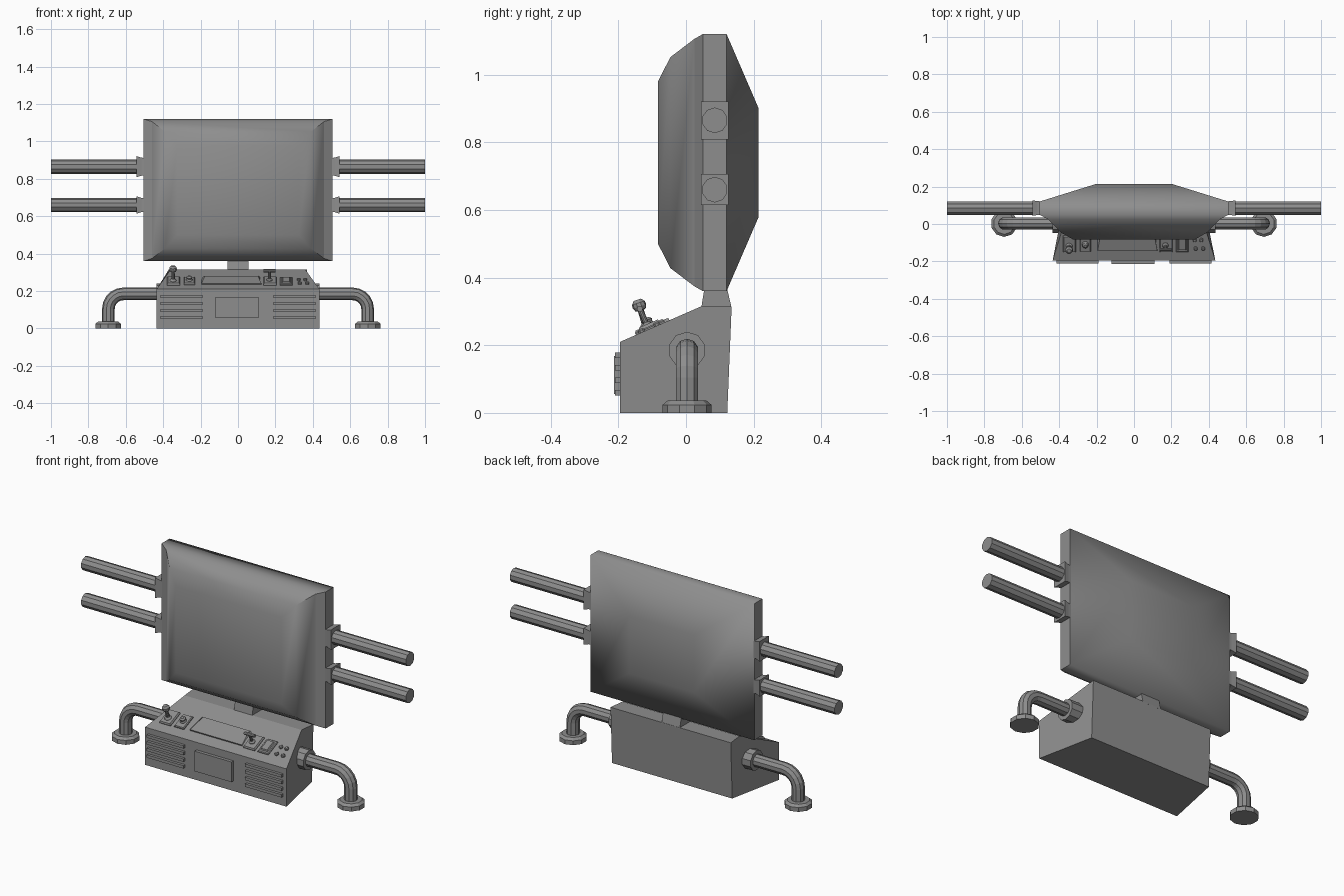
import bpy, bmesh, math
from mathutils import Vector, Matrix

if "Cube" in bpy.data.objects:
    bpy.data.objects.remove(bpy.data.objects["Cube"])

grey = bpy.data.materials.new("dark_grey")
grey.diffuse_color = (.27, .27, .27, 1)
grey.use_nodes = True
grey.node_tree.nodes["Principled BSDF"].inputs["Base Color"].default_value = grey.diffuse_color


def loft(name, rings, mirror=False, mat=None):
    """Skin a list of equal-length point rings and cap both ends."""
    bm = bmesh.new()
    vs = [[bm.verts.new(p) for p in r] for r in rings]
    n = len(rings[0])
    for a, b in zip(vs, vs[1:]):
        for i in range(n):
            j = (i + 1) % n
            bm.faces.new((a[i], a[j], b[j], b[i]))
    bm.faces.new(vs[0])
    bm.faces.new(vs[-1])
    bmesh.ops.recalc_face_normals(bm, faces=bm.faces)
    if mat:
        bm.transform(mat)
    me = bpy.data.meshes.new(name)
    bm.to_mesh(me)
    bm.free()
    me.materials.append(grey)
    ob = bpy.data.objects.new(name, me)
    bpy.context.collection.objects.link(ob)
    if mirror:
        ob.modifiers.new("Mirror", 'MIRROR')
    return ob


def rect_z(cx, cy, hx, hy, z):
    return [(cx - hx, cy - hy, z), (cx + hx, cy - hy, z), (cx + hx, cy + hy, z), (cx - hx, cy + hy, z)]


def rect_y(cx, cz, hx, hz, y):
    return [(cx - hx, y, cz - hz), (cx + hx, y, cz - hz), (cx + hx, y, cz + hz), (cx - hx, y, cz + hz)]


def rect_x(cy, cz, hy, hz, x):
    return [(x, cy - hy, cz - hz), (x, cy + hy, cz - hz), (x, cy + hy, cz + hz), (x, cy - hy, cz + hz)]


def circle(c, r, axis, n=10):
    q = Vector(axis).to_track_quat('Z', 'Y')
    return [Vector(c) + q @ Vector((r * math.cos(2 * math.pi * (i + .5) / n),
                                    r * math.sin(2 * math.pi * (i + .5) / n), 0)) for i in range(n)]


# Screen: bulged front, flat rim, tapered back
shape = [(-.083, .325, .24), (-.046, .39, .312), (.025, .46, .366),
         (.05, .505, .38), (.12, .505, .38), (.215, .2, .16)]
screen = loft("screen", [rect_y(0, .74, hx, hz, y) for y, hx, hz in shape])
me = screen.data
me.polygons.foreach_set("use_smooth", [True] * len(me.polygons))
for e in me.edges:  # crisp rim sides and outer corner creases, the rest stays smooth
    a, b = (me.vertices[i].co for i in e.vertices)
    ys = sorted((round(a.y, 3), round(b.y, 3)))
    upright = abs(a.x - b.x) < .001 and ys[0] == ys[1] and .02 < ys[0] < .13
    e.use_edge_sharp = upright or ys in ([-.046, .025], [.025, .05], [.05, .12])

# Side rods with their flared sockets
for tag, z, h in (("upper", .865, .056), ("lower", .66, .046)):
    loft(f"{tag}_rod_socket", [rect_x(.085, z, hy, hz, x) for x, hy, hz in
                               ((.49, .036, h - .01), (.515, .037, h - .008), (.542, .041, h))], mirror=True)
    loft(f"{tag}_rod", [circle((x, .085, z), .038, (1, 0, 0)) for x in (.5, 1)], mirror=True)

# Neck
loft("neck", [rect_z(0, .09, .056, .045, .31), rect_z(0, .088, .056, .034, .365)])

# Console body: side profile skinned across, narrowing to the rear
profile = [(-.195, 0, .435), (-.195, .21, .435), (.045, .315, .36), (.135, .315, .37), (.122, 0, .37)]
loft("console", [[(s * w, y, z) for y, z, w in profile] for s in (-1, 1)])

# Front plate and vent slats
loft("front_plate", [rect_y(-.005, .112, .114, .056, y) for y in (-.19, -.213)])
for i in range(4):
    loft(f"vent_slat_{i}", [rect_y(.302, .17 - i * .037, .113, .008, y) for y in (-.19, -.21)], mirror=True)

# Bent side pipes with wall collar and round foot
cx, cz, R = .612, .104, .081
rings = []
for k in range(6):
    a = math.pi / 2 * (1 - k / 5)
    n = Vector((math.cos(a), 0, math.sin(a)))
    c = Vector((cx, .003, cz)) + R * n
    rings.append([c + .034 * (n * math.cos(t) + Vector((0, 1, 0)) * math.sin(t))
                  for t in [2 * math.pi * i / 10 for i in range(10)]])
rings.insert(0, [Vector((.38, p.y, p.z)) for p in rings[0]])
rings.append([Vector((p.x, p.y, .01)) for p in rings[-1]])
loft("side_pipe", rings, mirror=True)
loft("pipe_collar", [circle((x, .003, .185), .055, (1, 0, 0)) for x in (.36, .437)], mirror=True)
loft("pipe_foot", [circle((.694, .003, z), r, (0, 0, 1))
                   for z, r in ((0, .072), (.024, .072), (.036, .058))], mirror=True)

# Sloped deck frame used by all controls
TILT = math.atan2(.105, .24)


def deck(x, y):
    z = .21 + (y + .195) * .105 / .24
    return Matrix.Translation((x, y, z)) @ Matrix.Rotation(TILT, 4, 'X')


def block(name, x, y, hx, hy, h, taper=.004):
    loft(name, [rect_z(0, 0, hx, hy, -.005), rect_z(0, 0, hx, hy, h * .5),
                rect_z(0, 0, hx - taper, hy - taper, h)], mat=deck(x, y))


def turned(name, x, y, steps, n=10, lean=0):
    m = deck(x, y) @ Matrix.Rotation(lean, 4, 'X')
    loft(name, [circle((0, 0, z), r, (0, 0, 1), n) for r, z in steps], mat=m)


# Centre display on the deck
loft("deck_display", [rect_z(0, 0, .16, .05, -.005), [(-.16, -.05, .008), (.16, -.05, .008),
                      (.142, .05, .008), (-.142, .05, .008)]], mat=deck(-.035, -.095))

# Ball joystick
block("joystick_base", -.345, -.105, .034, .047, .012)
turned("joystick", -.347, -.115, [(.022, 0), (.018, .014), (.01, .022), (.009, .06), (.016, .063),
                                  (.021, .073), (.02, .084), (.011, .094)], lean=-.1)

# Short knob
block("knob_base", -.26, -.105, .03, .045, .01)
turned("knob", -.26, -.105, [(.018, 0), (.018, .012), (.014, .02), (.016, .027), (.008, .034)])

# T-handle lever
block("lever_base", .172, -.105, .035, .047, .012)
turned("lever_stem", .168, -.11, [(.018, 0), (.016, .015), (.008, .022), (.008, .07)])
loft("lever_handle", [circle((x, 0, .066), .009, (1, 0, 0), 8) for x in (-.032, .032)], mat=deck(.168, -.11))

# Rocker switch and four push buttons
block("switch_frame", .258, -.105, .033, .047, .008)
block("switch_rocker", .258, -.105, .022, .034, .016)
for i, (x, y) in enumerate([(.33, -.13), (.37, -.13), (.325, -.085), (.36, -.085)]):
    turned(f"push_button_{i}", x, y, [(.011, -.004), (.011, .007), (.007, .011)], 8)
